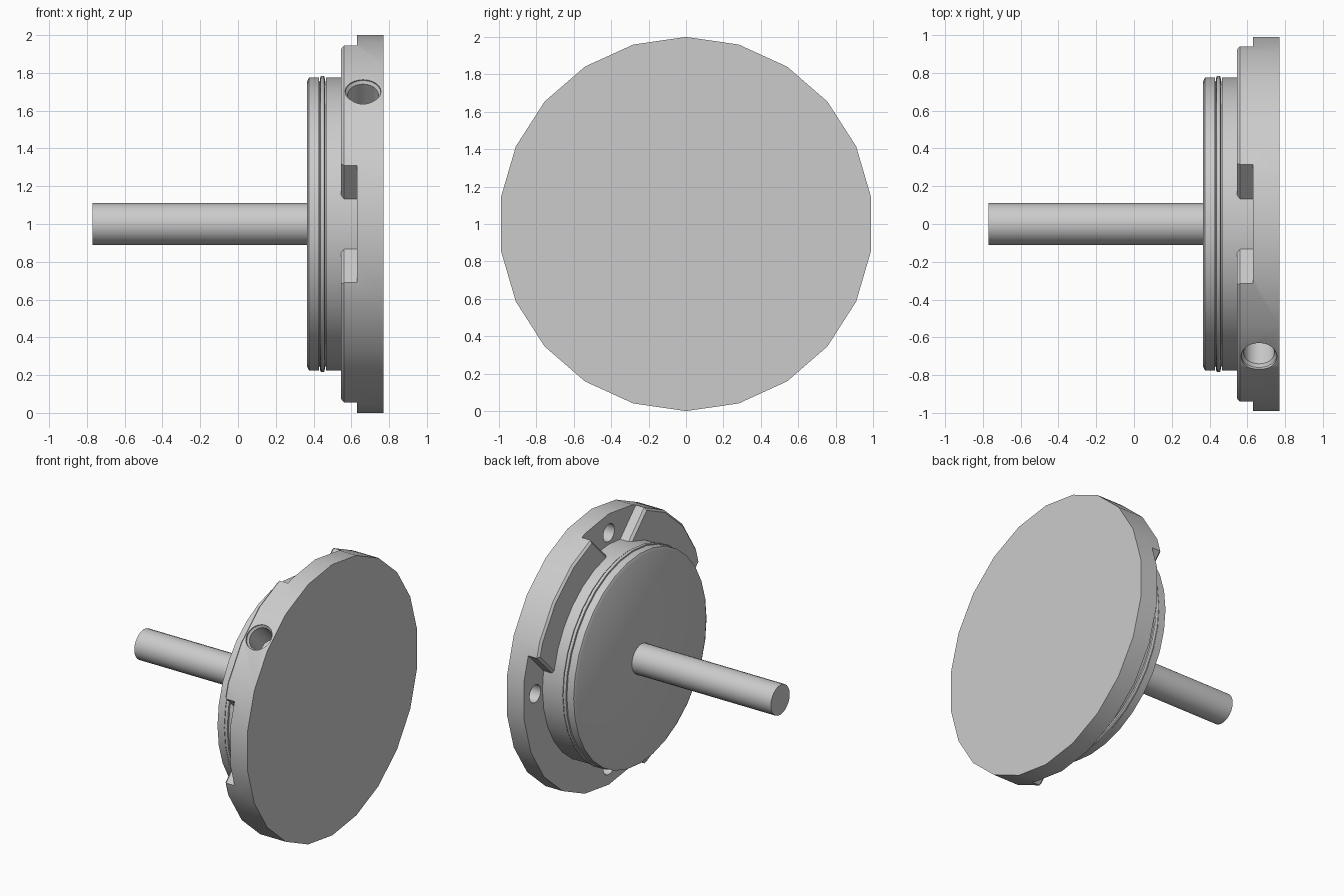
import bpy, bmesh, math
from mathutils import Matrix

if "Cube" in bpy.data.objects:
    bpy.data.objects.remove(bpy.data.objects["Cube"], do_unlink=True)

steel = bpy.data.materials.new("light_grey_metal")
steel.use_nodes = True
GREY = (0.6, 0.6, 0.6, 1)
steel.diffuse_color = GREY
steel.node_tree.nodes["Principled BSDF"].inputs["Base Color"].default_value = GREY


def make_object(name, bm):
    bmesh.ops.recalc_face_normals(bm, faces=bm.faces)
    mesh = bpy.data.meshes.new(name)
    bm.to_mesh(mesh)
    bm.free()
    mesh.materials.append(steel)
    obj = bpy.data.objects.new(name, mesh)
    bpy.context.collection.objects.link(obj)
    return obj


def loft(name, layers):
    """Skin matching rings of (x, y, z) points and cap both ends."""
    bm = bmesh.new()
    rings = [[bm.verts.new(p) for p in ring] for ring in layers]
    count = len(rings[0])
    for a, b in zip(rings, rings[1:]):
        for i in range(count):
            j = (i + 1) % count
            bm.faces.new((a[i], a[j], b[j], b[i]))
    bm.faces.new(rings[0])
    bm.faces.new(rings[-1])
    return make_object(name, bm)


def turned(name, profile, sides):
    """Solid of revolution about the x axis at z = 1, from (x, radius) pairs."""
    angles = [math.tau * i / sides for i in range(sides)]
    return loft(name, [[(x, r * math.sin(a), 1 + r * math.cos(a)) for a in angles]
                       for x, r in profile])


def smooth(obj):
    bpy.ops.object.select_all(action='DESELECT')
    obj.select_set(True)
    bpy.context.view_layer.objects.active = obj
    bpy.ops.object.shade_smooth_by_angle(angle=math.radians(30))


def cut(target, cutter):
    cutter.hide_render = True
    cutter.hide_viewport = True
    mod = target.modifiers.new(cutter.name, 'BOOLEAN')
    mod.operation = 'DIFFERENCE'
    mod.solver = 'EXACT'
    mod.object = cutter


# Flange, shaft and turned boss with its seal ring
flange = turned("flange", [(0.545, 0.985), (0.56, 1), (0.77, 1)], 22)
shaft = turned("shaft", [(-0.77, 0.11), (0.4, 0.11)], 24)
boss = turned("boss", [(0.365, 0.755), (0.375, 0.775), (0.43, 0.775), (0.43, 0.755),
                       (0.465, 0.755), (0.465, 0.775), (0.65, 0.775)], 32)
seal = turned("seal_ring", [(0.432, 0.75), (0.436, 0.78), (0.442, 0.784),
                            (0.452, 0.784), (0.458, 0.78), (0.462, 0.75)], 32)

# Recess cutters: floor, wall and widened mouth, as (x, apex distance)
STEPS = [(0.63, 0.63), (0.562, 0.63), (0.542, 0.602), (0.5, 0.602)]
FAR = 1.3


def wedge(apex):
    spread = FAR - apex
    return [(0, apex), (spread, FAR), (-spread, FAR)]


def quarter(apex):
    spread = FAR - apex
    return [(apex, 0), (FAR, spread), (FAR, -FAR), (-spread, -FAR), (0, -apex)]


def recess(name, outline, turn=0):
    c, s = math.cos(turn), math.sin(turn)
    cut(flange, loft(name, [[(x, c * y - s * z, 1 + s * y + c * z) for y, z in outline(apex)]
                            for x, apex in STEPS]))


recess("top_recess_cutter", wedge)
recess("front_recess_cutter", wedge, math.pi / 2)
recess("lower_back_recess_cutter", quarter)

# Four blind bolt holes in the recess floors
for i in range(4):
    a = i * math.pi / 2
    bm = bmesh.new()
    place = Matrix.Translation((0.62, 0.86 * math.sin(a), 1 + 0.86 * math.cos(a)))
    bmesh.ops.create_cone(bm, cap_ends=True, segments=20, radius1=0.065, radius2=0.065,
                          depth=0.2, matrix=place @ Matrix.Rotation(math.pi / 2, 4, 'Y'))
    cut(flange, make_object("bolt_hole_cutter_%d" % (i + 1), bm))

# Radial port with a countersunk mouth, at the upper front
ring = [math.tau * i / 24 for i in range(24)]
port = loft("port_cutter", [[(0.662 + r * math.cos(a), r * math.sin(a), d) for a in ring]
                            for d, r in [(0.7, 0.082), (0.965, 0.082), (0.98, 0.095), (1.1, 0.095)]])
port.matrix_world = Matrix.Translation((0, 0, 1)) @ Matrix.Rotation(math.pi / 4, 4, 'X')
cut(flange, port)

# Bake the cuts into the flange, then shade
bpy.context.view_layer.update()
graph = bpy.context.evaluated_depsgraph_get()
baked = bpy.data.meshes.new_from_object(flange.evaluated_get(graph))
flange.modifiers.clear()
flange.data = baked
for cutter in [o for o in bpy.data.objects if "cutter" in o.name]:
    bpy.data.objects.remove(cutter, do_unlink=True)
for part in (flange, shaft, boss, seal):
    smooth(part)
